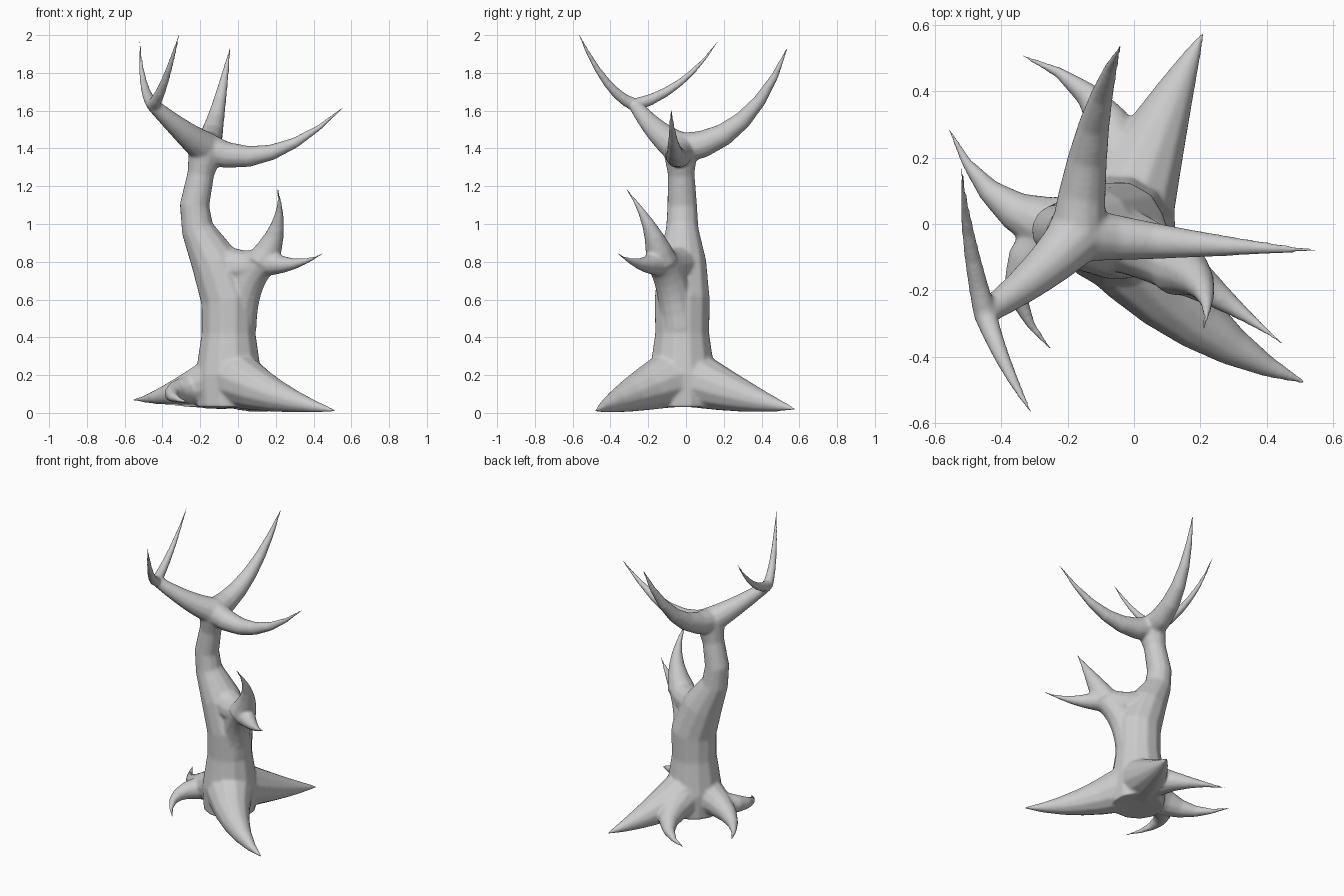
import bpy, bmesh
from math import cos, sin, pi
from mathutils import Vector

cube = bpy.data.objects.get("Cube")
if cube:
    bpy.data.objects.remove(cube)

grey = (0.6, 0.6, 0.6, 1)
bark = bpy.data.materials.new("grey bark")
bark.use_nodes = True
bark.diffuse_color = grey
bark.node_tree.nodes["Principled BSDF"].inputs["Base Color"].default_value = grey

SIDES = 12
STEPS = 6
TIP = 0.005
bm = bmesh.new()


def tube(centres, radii):
    """Closed round tube along the centres, with one radius for each."""
    last = len(centres) - 1
    rings = []
    side = None
    for i, (centre, radius) in enumerate(zip(centres, radii)):
        along = (centres[min(i + 1, last)] - centres[max(i - 1, 0)]).normalized()
        if side is None:
            side = along.orthogonal()
        side = (side - along * side.dot(along)).normalized()
        across = along.cross(side)
        ring = []
        for k in range(SIDES):
            angle = 2 * pi * k / SIDES
            spoke = side * cos(angle) + across * sin(angle)
            ring.append(bm.verts.new(centre + radius * spoke))
        rings.append(ring)
    for low, high in zip(rings, rings[1:]):
        for k in range(SIDES):
            n = (k + 1) % SIDES
            bm.faces.new((low[k], low[n], high[n], high[k]))
    bm.faces.new(reversed(rings[0]))
    bm.faces.new(rings[-1])


def limb(start, middle, end, thick, thin=TIP, taper=1):
    """Curved limb through three points, narrowing from thick to thin."""
    start, middle, end = Vector(start), Vector(middle), Vector(end)
    handle = 2 * middle - (start + end) / 2
    centres, radii = [], []
    for i in range(STEPS + 1):
        t = i / STEPS
        centres.append(start.lerp(handle, t).lerp(handle.lerp(end, t), t))
        radii.append(thin + (thick - thin) * (1 - t) ** taper)
    tube(centres, radii)


# Joints where limbs meet
heart = Vector((-.05, -.02, .2))
waist = Vector((-.05, -.02, .6))
neck = Vector((-.23, -.02, 1.1))
crown = Vector((-.17, -.03, 1.4))
elbow = Vector((-.45, -.27, 1.63))
shoulder = Vector((.13, -.13, .8))
hip = Vector((-.2, 0, .13))

# Trunk, leaning to the right above the waist
foot = Vector((heart.x, heart.y, .03))
lean = waist.lerp(neck, .4)
bend = waist.lerp(neck, .75) - Vector((.03, 0, 0))
throat = neck.lerp(crown, .55)
cap = crown + Vector((.02, 0, .06))
tube([foot, heart, heart.lerp(waist, .55), waist, lean, bend, neck, throat, crown, cap],
     [.17, .18, .147, .15, .13, .088, .08, .072, .095, .05])

# Broken side limb with its two spikes
limb((0, -.03, .45), (.04, -.07, .66), shoulder, thick=.1, thin=.08)
limb(lean, (.02, -.07, .77), shoulder, thick=.11, thin=.08)
limb(shoulder, (.21, -.2, 1), (.21, -.32, 1.19), thick=.09, taper=1.5)
limb(shoulder, (.3, -.25, .79), (.46, -.37, .85), thick=.08, taper=1.6)

# Forked crown branch
limb(crown, (-.29, -.15, 1.49), elbow, thick=.09, thin=.036)
limb(elbow, (-.39, -.42, 1.75), (-.31, -.57, 2.01), thick=.036, taper=.8)
limb(elbow, (-.5, -.03, 1.75), (-.52, .17, 1.97), thick=.036)

# Back and left crown branches
limb(crown, (-.12, .3, 1.55), (-.04, .54, 1.94), thick=.085, taper=.9)
limb(crown, (.18, -.06, 1.38), (.56, -.08, 1.62), thick=.085, taper=1.1)

# Front root, pair of back roots, pair of curled right roots
limb(heart, (.2, -.3, .09), (.52, -.48, .01), thick=.17)
limb(heart, (.08, .3, .09), (.21, .58, .02), thick=.17)
limb(heart, (-.08, .31, .08), (-.34, .51, .04), thick=.16, taper=1.4)
limb(heart, (-.36, .04, .1), (-.56, .29, .07), thick=.15, taper=1.4)
limb(hip, (-.35, -.17, .1), (-.25, -.38, .05), thick=.09, taper=1.2)

mesh = bpy.data.meshes.new("bare_tree")
bm.to_mesh(mesh)
bm.free()
mesh.materials.append(bark)
tree = bpy.data.objects.new("bare_tree", mesh)
bpy.context.scene.collection.objects.link(tree)

# Fuse the limbs into one skin and soften the joints
fuse = tree.modifiers.new("fuse", 'REMESH')
fuse.mode = 'VOXEL'
fuse.voxel_size = 0.008
fuse.use_smooth_shade = True
soften = tree.modifiers.new("soften", 'SMOOTH')
soften.factor = 0.5
soften.iterations = 14
